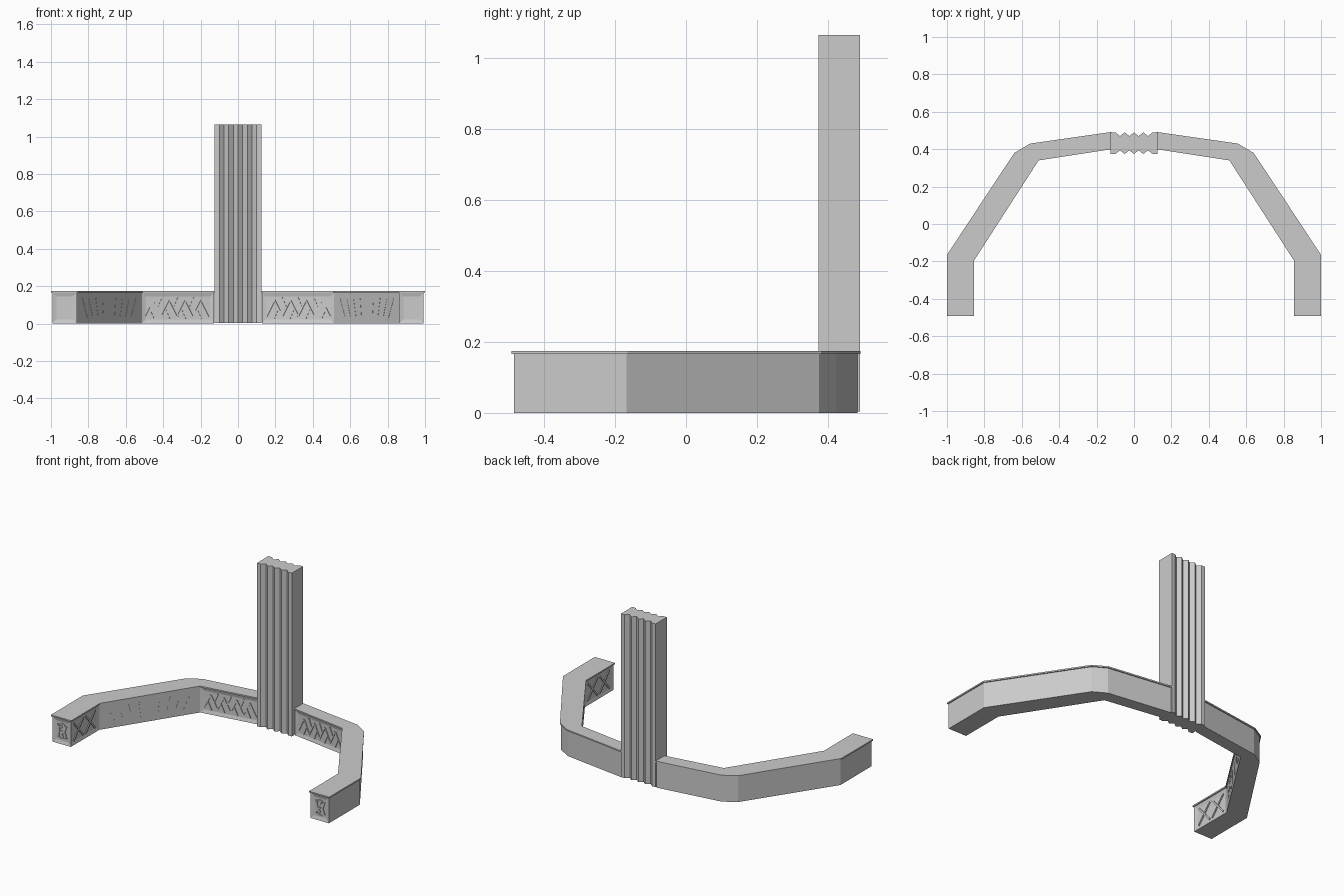
import bpy, bmesh, math
from mathutils import Vector, Matrix

if "Cube" in bpy.data.objects:
    bpy.data.objects.remove(bpy.data.objects["Cube"])

# Right half of the plan outline, clockwise (mirrored later)
PLAN = [Vector(p) for p in [(.12, .492), (.555, .43), (.64, .38), (1, -.165), (1, -.492),
                            (.855, -.492), (.855, -.195), (.51, .34), (.12, .40)]]


def normal(p, q):
    d = (q - p).normalized()
    return Vector((-d.y, d.x))


def shrink(pts, t):
    out = []
    for i, p in enumerate(pts):
        a, b = normal(pts[i - 1], p), normal(p, pts[(i + 1) % len(pts)])
        out.append(p - (a + b) * t / (1 + a.dot(b)))
    return out


def prism(pts, z0, z1):
    bm = bmesh.new()
    n = len(pts)
    lo = [bm.verts.new((p[0], p[1], z0)) for p in pts]
    hi = [bm.verts.new((p[0], p[1], z1)) for p in pts]
    bm.faces.new(lo)
    bm.faces.new(hi[::-1])
    sides = [bm.faces.new((lo[i], hi[i], hi[(i + 1) % n], lo[(i + 1) % n])) for i in range(n)]
    bmesh.ops.recalc_face_normals(bm, faces=bm.faces)
    return bm, sides


def finish(bm, name, mirror=True):
    me = bpy.data.meshes.new(name)
    bm.to_mesh(me)
    bm.free()
    ob = bpy.data.objects.new(name, me)
    bpy.context.collection.objects.link(ob)
    if mirror:
        ob.modifiers.new("mirror", 'MIRROR')
    return ob


# Wall with recessed panels
WALL = shrink(PLAN, .007)
bm, sides = prism(WALL, 0, .166)
for i in (4, 5, 7):
    bmesh.ops.inset_individual(bm, faces=[sides[i]], thickness=.022, depth=-.006,
                               use_even_offset=True)
finish(bm, "curved_wall")

# Overhanging cap
bm, _ = prism(PLAN, .166, .175)
finish(bm, "wall_cap")


def relief(name, edge, lines, width, back, front):
    """Thin bars on a wall face; line points are (distance along edge, height)."""
    p, q = WALL[edge], WALL[(edge + 1) % len(WALL)]
    u = (q - p).normalized().to_3d()
    n = normal(p, q).to_3d()
    bm = bmesh.new()
    for line in lines:
        for a, b in zip(line, line[1:]):
            d = u * (b[0] - a[0]) + Vector((0, 0, b[1] - a[1]))
            c = p.to_3d() + u * (a[0] + b[0]) / 2 + Vector((0, 0, (a[1] + b[1]) / 2))
            c += n * (front + back) / 2
            x = d.normalized()
            y = n.cross(x)
            m = Matrix((x * d.length, y * width, n * (front - back))).transposed().to_4x4()
            bmesh.ops.create_cube(bm, size=1, matrix=Matrix.Translation(c) @ m)
    bmesh.ops.recalc_face_normals(bm, faces=bm.faces)
    finish(bm, name)


def length(e):
    return (WALL[e + 1] - WALL[e]).length


LO, HI = .025, .141

# Zigzag lattice in the rear panels
L = length(7)
step = (L - .05) / 8
zig = [(.025 + i * step, (.04, .125)[i % 2]) for i in range(9)]
spurs = [[(.025 + (i + .5) * step, .083), (.025 + (i + 1.1) * step, (LO, HI)[i % 2])]
         for i in range(7)]
relief("rear_zigzag", 7, [zig] + spurs, .008, -.007, -.001)

# Fan of slanted bars on the angled sections
L = length(6)
fan = []
for i in range(-4, 5):
    x = L / 2 + i * .06
    fan.append([(x - i * .006, .035), (x + i * .006, .135)])
relief("side_fan", 6, fan, .006, -.002, .001)

# Crosses on the inner faces of the arms
L = length(5)
w = (L - .05) / 2
cross = []
for k in range(2):
    x = .025 + k * w
    cross += [[(x + .01, LO), (x + w - .01, HI)], [(x + .01, HI), (x + w - .01, LO)]]
relief("arm_crosses", 5, cross, .01, -.007, -.001)


# Scrolls on the front ends
def arc(cx, cz, r, a0, a1, n=8):
    return [(cx + r * math.cos(math.radians(a0 + (a1 - a0) * i / n)),
             cz + r * math.sin(math.radians(a0 + (a1 - a0) * i / n))) for i in range(n + 1)]


c = length(4) / 2
scroll = [arc(c, .106, .025, -80, 190), arc(c, .058, .025, 100, -190),
          arc(c - .01, .106, .010, 0, 270, 5), arc(c + .01, .058, .010, 0, 270, 5),
          [(c - .033, .125), (c - .018, .083), (c - .033, .04)],
          [(c + .033, .125), (c + .018, .083), (c + .033, .04)]]
relief("end_scroll", 4, scroll, .007, -.007, -.001)

# Fluted column
half = [(-.125, 0)] + [(-.1 + i * .025, .02 * (i % 2)) for i in range(9)] + [(.125, 0)]
outline = [(x, .49 - d) for x, d in half] + [(-x, .374 + d) for x, d in half]
bm, _ = prism(outline, .004, 1.065)
finish(bm, "fluted_column", mirror=False)
